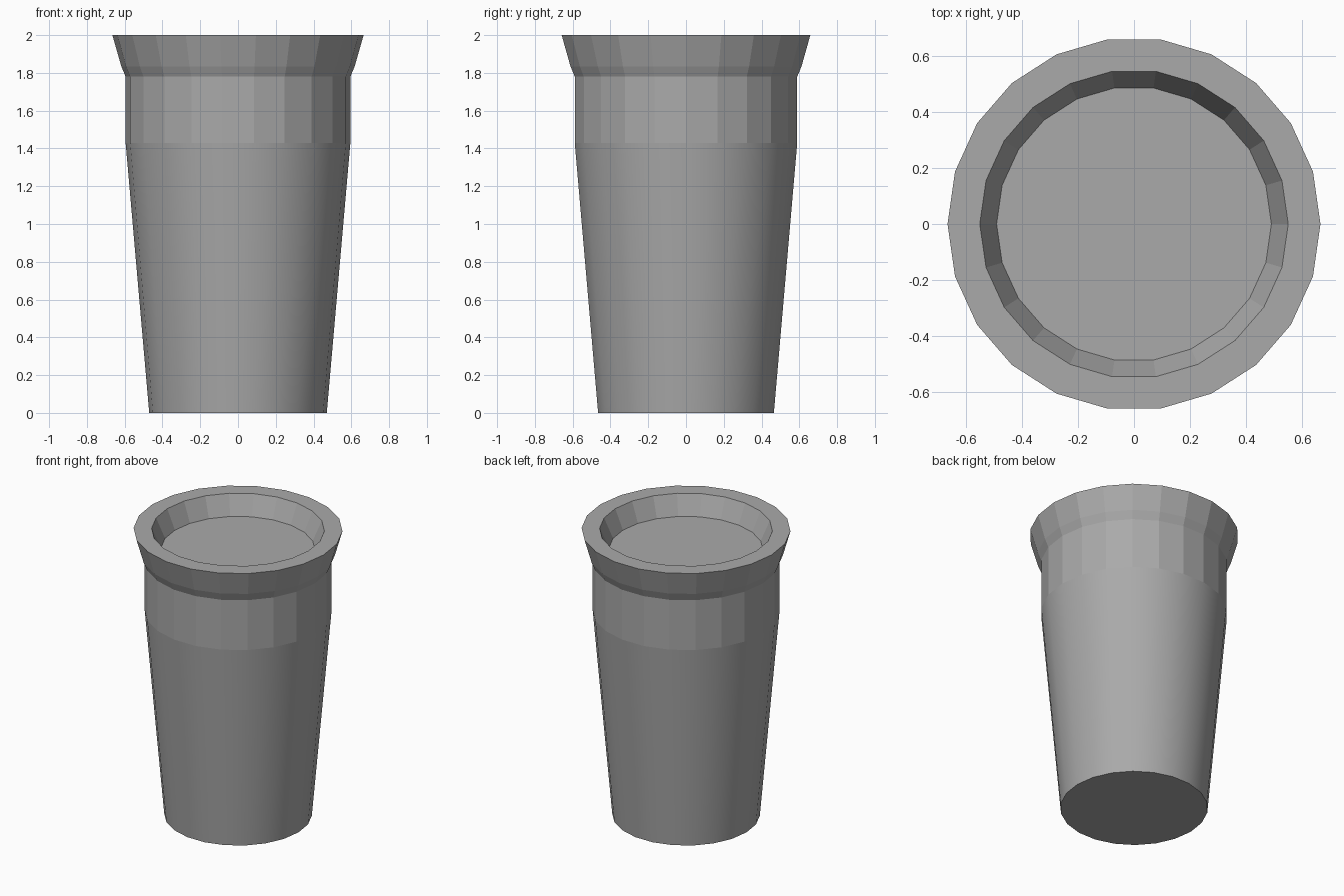
import bpy
import bmesh
from math import cos, sin, tau

SIDES = 22

cube = bpy.data.objects.get("Cube")
if cube:
    bpy.data.objects.remove(cube, do_unlink=True)

grey = bpy.data.materials.new("plain grey")
grey.use_nodes = True
colour = (0.4, 0.4, 0.4, 1)
grey.diffuse_color = colour
grey.node_tree.nodes["Principled BSDF"].inputs["Base Color"].default_value = colour


def lathe(name, profile, cap_start=False, cap_end=False, smooth=False):
    """Spin (radius, height) points, listed upward on the outside."""
    bm = bmesh.new()
    rings = [[bm.verts.new((r * cos(tau * i / SIDES), r * sin(tau * i / SIDES), z))
              for i in range(SIDES)] for r, z in profile]
    for low, high in zip(rings, rings[1:]):
        for i in range(SIDES):
            j = (i + 1) % SIDES
            face = bm.faces.new((low[i], low[j], high[j], high[i]))
            face.smooth = smooth
    if cap_start:
        bm.faces.new(rings[0][::-1])
    if cap_end:
        bm.faces.new(rings[-1])
    mesh = bpy.data.meshes.new(name)
    bm.to_mesh(mesh)
    bm.free()
    mesh.materials.append(grey)
    obj = bpy.data.objects.new(name, mesh)
    bpy.context.collection.objects.link(obj)
    # Keep the base edge crisp where smooth sides meet the flat cap
    if smooth:
        mesh.set_sharp_from_angle(angle=0.6)
    return obj


# Tapered smooth cup body with a flat base
lathe("cup_body", [(0.47, 0), (0.595, 1.43)], cap_start=True, smooth=True)

# Faceted straight collar, flared lid rim and recessed lid top
lathe("cup_lid", [(0.595, 1.43), (0.595, 1.78), (0.618, 1.835),
                  (0.665, 2.0), (0.55, 2.0), (0.49, 1.865)], cap_end=True)
